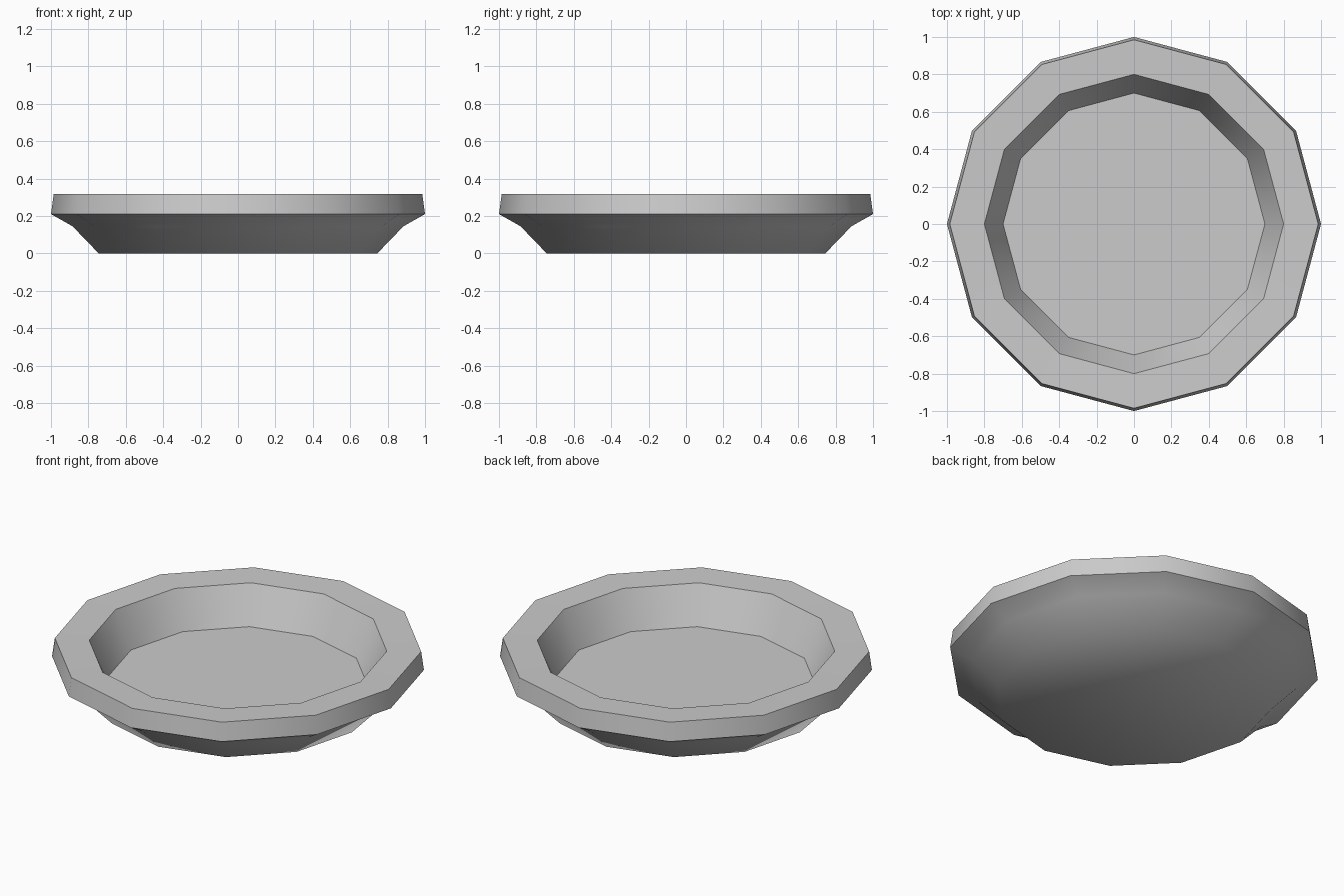
import bpy, bmesh
from math import cos, sin, pi, radians

SIDES = 12

cube = bpy.data.objects.get("Cube")
if cube:
    bpy.data.objects.remove(cube, do_unlink=True)

# Plain grey glaze
grey = bpy.data.materials.new("plain_grey")
grey.use_nodes = True
colour = (0.6, 0.6, 0.6, 1)
grey.diffuse_color = colour
grey.node_tree.nodes["Principled BSDF"].inputs["Base Color"].default_value = colour

# Plate profile (radius, height): foot, bowed underside, outer lip, rim, well
profile = [(0.745, 0), (0.885, 0.145), (1.0, 0.21), (0.985, 0.318),
           (0.8, 0.313), (0.7, 0.1)]

bm = bmesh.new()
rings = [[bm.verts.new((r * cos(2 * pi * i / SIDES), r * sin(2 * pi * i / SIDES), z))
          for i in range(SIDES)] for r, z in profile]
for low, high in zip(rings, rings[1:]):
    for i in range(SIDES):
        j = (i + 1) % SIDES
        bm.faces.new((low[i], low[j], high[j], high[i]))

# Flat underside and eating surface
bm.faces.new(rings[0][::-1])
bm.faces.new(rings[-1])
bmesh.ops.recalc_face_normals(bm, faces=bm.faces)

mesh = bpy.data.meshes.new("plate")
bm.to_mesh(mesh)
bm.free()
mesh.materials.append(grey)
plate = bpy.data.objects.new("plate", mesh)
bpy.context.collection.objects.link(plate)

# Soft facets, crisp lip and well edges
bpy.context.view_layer.objects.active = plate
plate.select_set(True)
bpy.ops.object.shade_smooth_by_angle(angle=radians(55))
